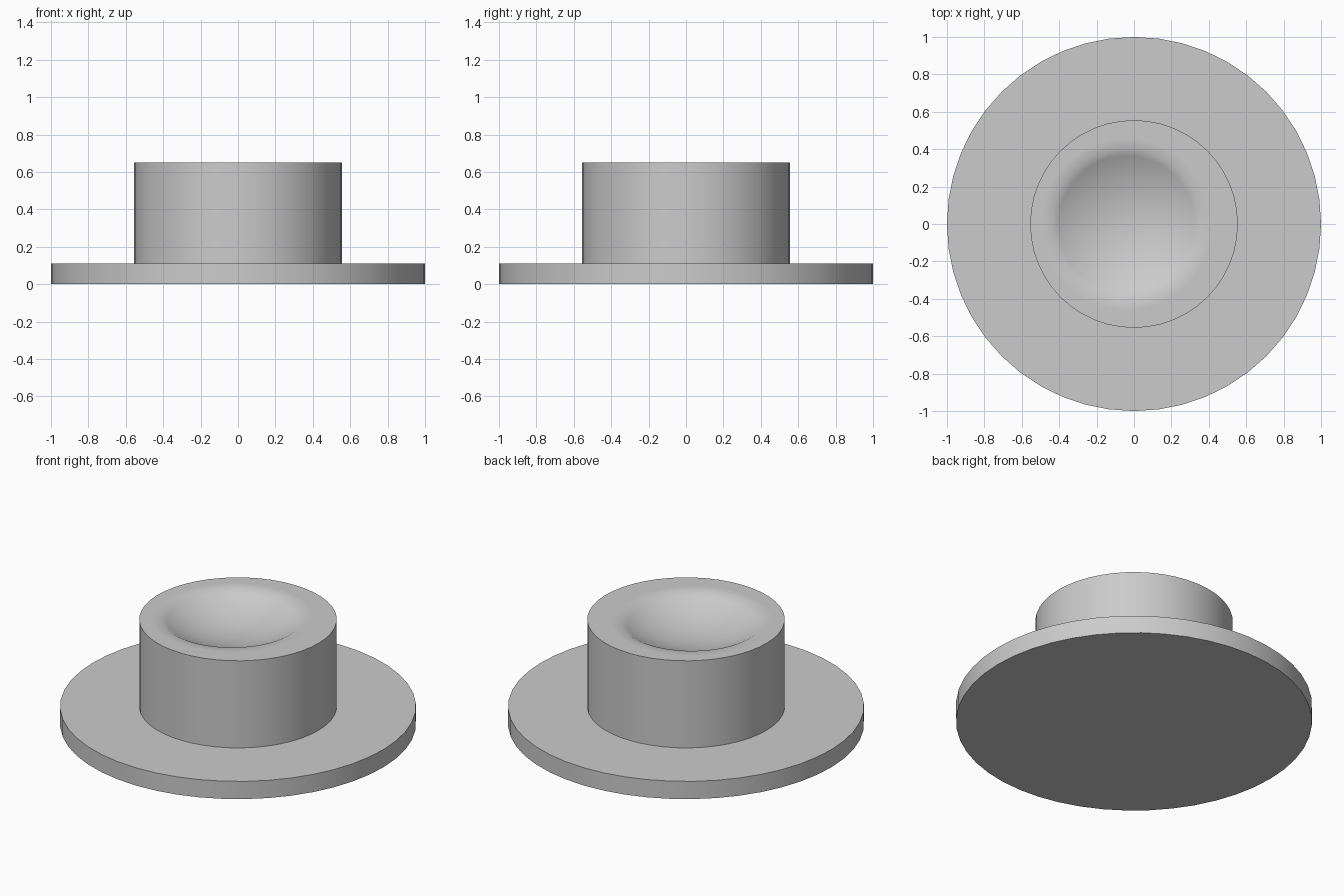
import bpy
import bmesh
from math import asin, cos, pi, sin, tau

SEGMENTS = 48
cube = bpy.data.objects.get("Cube")
if cube:
    bpy.data.objects.remove(cube)

grey = bpy.data.materials.new("plain grey")
grey.use_nodes = True
colour = (0.6, 0.6, 0.6, 1)
grey.diffuse_color = colour
grey.node_tree.nodes["Principled BSDF"].inputs["Base Color"].default_value = colour


def round_part(name, rings):
    """Stack circular rings (radius, height, x shift), closed at both ends."""
    bm = bmesh.new()
    loops = []
    for radius, z, shift in rings:
        angles = [tau * i / SEGMENTS for i in range(SEGMENTS)]
        loops.append([bm.verts.new((shift + radius * cos(a), radius * sin(a), z))
                      for a in angles])
    for low, high in zip(loops, loops[1:]):
        for i in range(SEGMENTS):
            j = (i + 1) % SEGMENTS
            bm.faces.new((low[i], low[j], high[j], high[i]))
    bm.faces.new(loops[0][::-1])
    bm.faces.new(loops[-1])
    mesh = bpy.data.meshes.new(name)
    bm.to_mesh(mesh)
    bm.free()
    mesh.materials.append(grey)
    part = bpy.data.objects.new(name, mesh)
    bpy.context.collection.objects.link(part)
    bpy.ops.object.select_all(action='DESELECT')
    part.select_set(True)
    bpy.context.view_layer.objects.active = part
    bpy.ops.object.shade_smooth_by_angle(angle=pi / 5)
    return part


# Flat base disc
BASE_TOP, TOP = 0.11, 0.65
round_part("base_disc", [(1, 0, 0), (1, BASE_TOP, 0)])

# Raised drum with a shallow spherical dish, slightly off centre, in its top
DISH_X, DISH_RADIUS, DISH_DEPTH = -0.04, 0.4, 0.11
sphere = (DISH_RADIUS ** 2 + DISH_DEPTH ** 2) / (2 * DISH_DEPTH)
edge_angle = asin(DISH_RADIUS / sphere)
rings = [(0.555, BASE_TOP, 0), (0.555, TOP, 0), (0.46, TOP, DISH_X)]
STEPS = 10
for k in range(STEPS):
    a = edge_angle * (1 - k / STEPS)
    rings.append((sphere * sin(a), TOP - DISH_DEPTH + sphere * (1 - cos(a)), DISH_X))
round_part("drum", rings)
